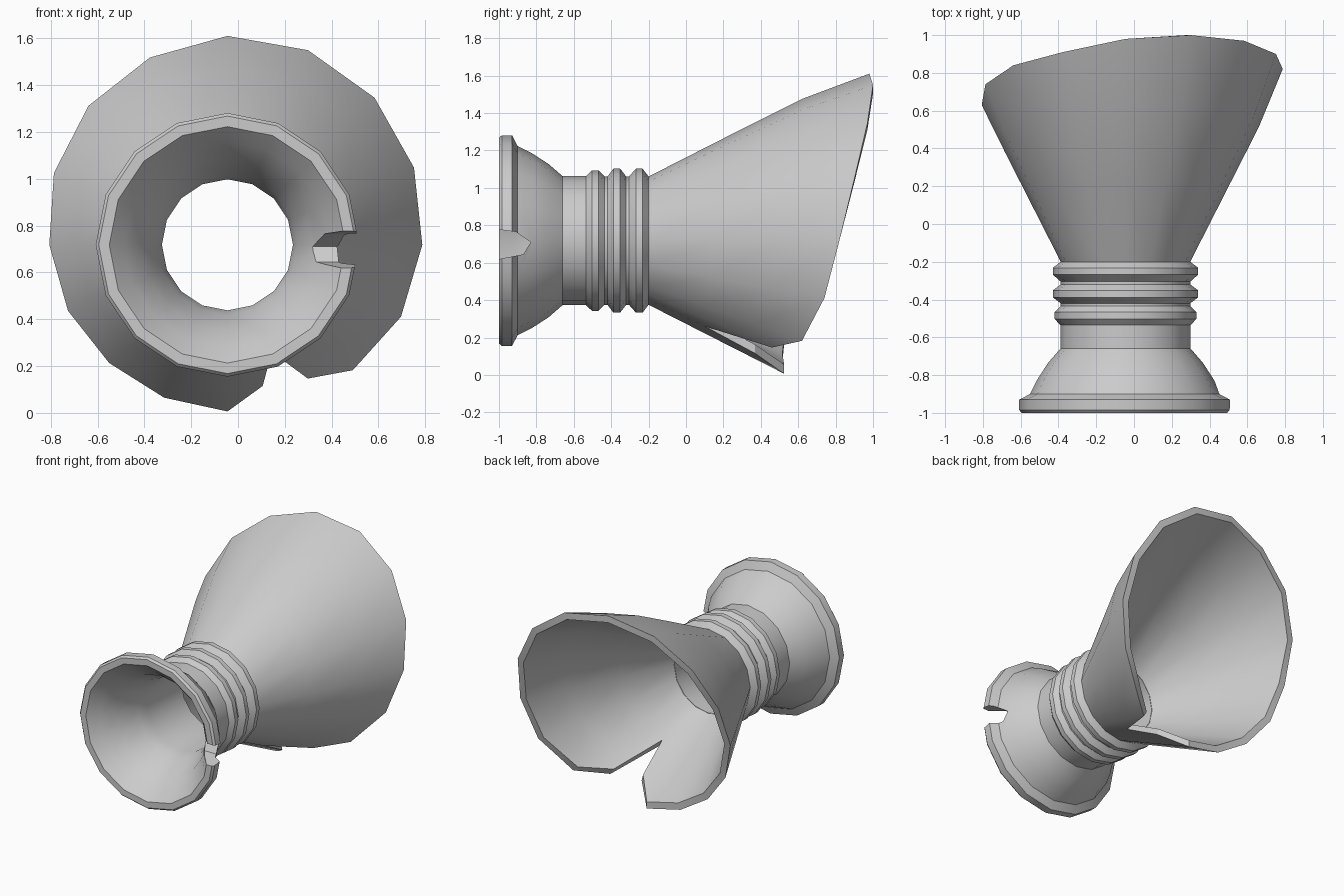
import bpy, bmesh
from math import sin, cos, radians

if "Cube" in bpy.data.objects:
    bpy.data.objects.remove(bpy.data.objects["Cube"])

CX, CZ, N = -0.045, 0.718, 16


def point(r, y, deg):
    a = radians(deg)
    return (CX + r * sin(a), y, CZ - r * cos(a))


def skin(name, columns, close_profile):
    """Join neighbouring columns of points into a ring of quads."""
    bm = bmesh.new()
    cols = [[bm.verts.new(p) for p in c] for c in columns]
    m = len(cols[0])
    for i, a in enumerate(cols):
        b = cols[(i + 1) % len(cols)]
        for j in range(m if close_profile else m - 1):
            k = (j + 1) % m
            bm.faces.new((a[j], a[k], b[k], b[j]))
    bmesh.ops.recalc_face_normals(bm, faces=bm.faces)
    return make(name, bm)


def make(name, bm):
    me = bpy.data.meshes.new(name)
    bm.to_mesh(me)
    bm.free()
    ob = bpy.data.objects.new(name, me)
    bpy.context.collection.objects.link(ob)
    return ob


def activate(ob):
    bpy.ops.object.select_all(action='DESELECT')
    ob.select_set(True)
    bpy.context.view_layer.objects.active = ob


# Foot and ringed stem: (radius, y) outline, outside then back through the bore
outer = [(0.505, -1.0), (0.55, -1.0), (0.563, -0.985), (0.563, -0.93), (0.505, -0.9),
         (0.465, -0.82), (0.41, -0.735), (0.345, -0.66), (0.345, -0.535)]
for y, r in ((-0.485, 0.375), (-0.37, 0.385), (-0.25, 0.385)):
    outer += [(r, y - 0.018), (r, y + 0.018), (0.343, y + 0.05)]
    if y < -0.3:
        outer.append((0.343, y + 0.065))
inner = [(0.28, -0.2), (0.28, -0.6), (0.30, -0.68), (0.37, -0.84), (0.44, -0.93)]
profile = outer + inner
stem = skin("foot_and_stem", [[point(r, y, 360 * i / N) for r, y in profile]
                              for i in range(N)], True)

# Chip broken out of the foot rim on the right side
bm = bmesh.new()
chip = [(-1.1, 0.79), (-0.91, 0.765), (-0.83, 0.71), (-0.87, 0.645), (-1.1, 0.60)]
face = bm.faces.new([bm.verts.new((0.1, y, z)) for y, z in chip])
ext = bmesh.ops.extrude_face_region(bm, geom=[face])
for v in ext["geom"]:
    if isinstance(v, bmesh.types.BMVert):
        v.co.x = 0.8
bmesh.ops.recalc_face_normals(bm, faces=bm.faces)
cutter = make("chip_cutter", bm)
cutter.hide_render = True
mod = stem.modifiers.new("chip", 'BOOLEAN')
mod.operation = 'DIFFERENCE'
mod.solver = 'EXACT'
mod.object = cutter
activate(stem)
bpy.ops.object.modifier_apply(modifier=mod.name)
bpy.data.objects.remove(cutter)

# Flared bowl with slanted broken rim: (angle from the bottom, y of the rim)
rim = [(0, 0.525), (14, 0.37), (22.5, 0.1), (31, 0.46), (45, 0.62), (67.5, 0.74),
       (90, 0.82), (112.5, 0.9), (135, 0.97), (157.5, 1.0), (180, 0.98), (202.5, 0.91),
       (225, 0.84), (247.5, 0.74), (270, 0.63), (292.5, 0.575), (315, 0.53), (337.5, 0.515)]


def bowl_radius(y):
    if y < 0.6:
        return 0.343 + (y + 0.2) / 0.8 * 0.407
    return 0.75 + (y - 0.6) / 0.4 * 0.15


columns = []
for deg, end in rim:
    d = deg % 22.5
    flat = cos(radians(11.25)) / cos(radians(d - 11.25))  # stay on the 16-sided form
    ys = [-0.2 + (end + 0.2) * t for t in (0, 0.35, 0.7, 1)]
    out = [point(bowl_radius(y) * flat, y, deg) for y in ys]
    ins = [point((bowl_radius(y) - (0.06 if y < -0.1 else 0.05)) * flat, y, deg)
           for y in reversed(ys)]
    columns.append(out + ins)
bowl = skin("bowl", columns, False)

for ob in (stem, bowl):
    activate(ob)
    bpy.ops.object.shade_smooth_by_angle()
